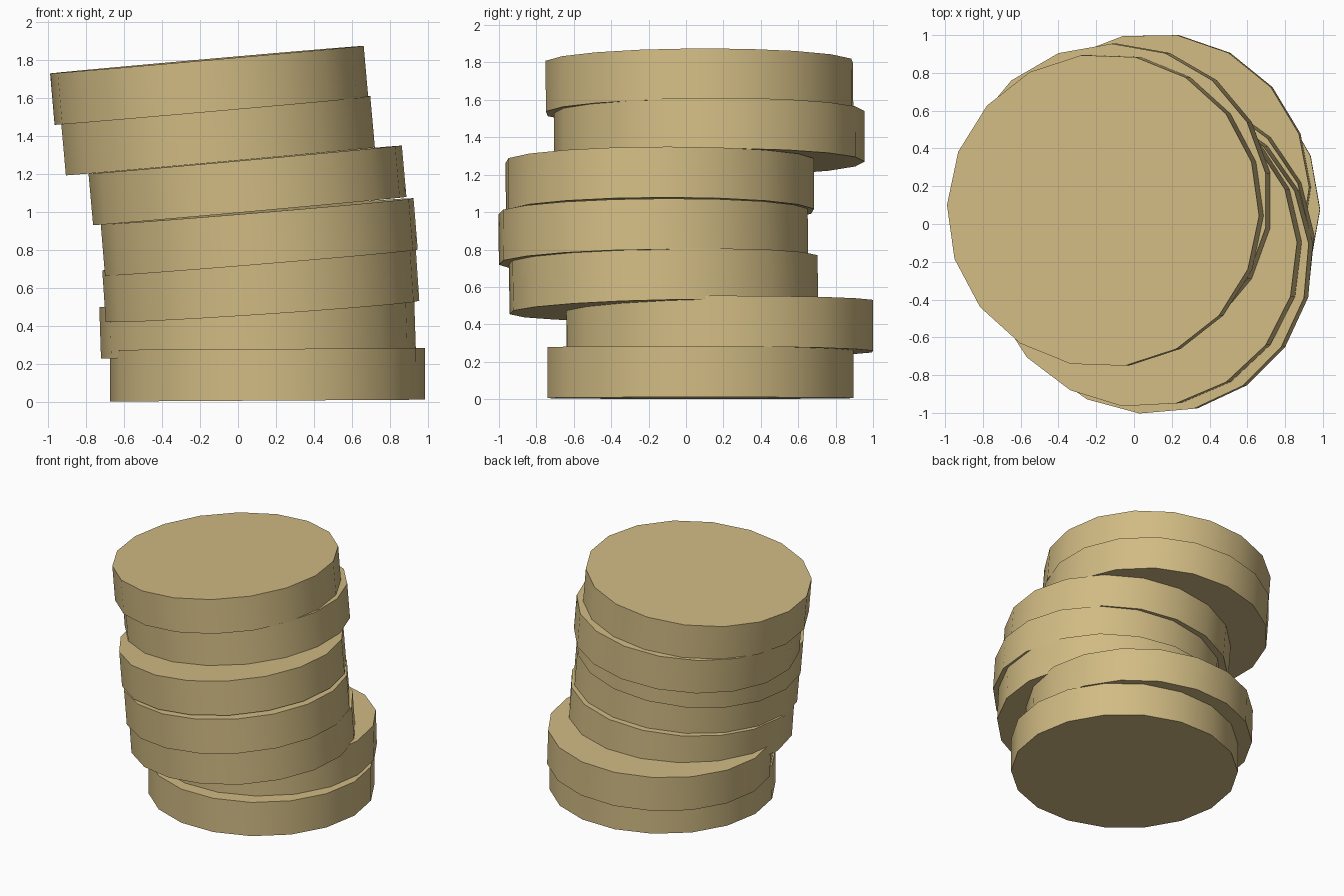
import bpy, math
from mathutils import Matrix, Vector

if "Cube" in bpy.data.objects:
    bpy.data.objects.remove(bpy.data.objects["Cube"])

SIDES, RADIUS, THICK = 18, 0.83, 0.272

gold = bpy.data.materials.new("pale gold")
gold.diffuse_color = (0.64, 0.50, 0.23, 1)
gold.use_nodes = True
gold.node_tree.nodes["Principled BSDF"].inputs["Base Color"].default_value = gold.diffuse_color

# Each disc: centre x, y, z, slope along x, slope along y, spin in degrees
discs = [
    (0.155, 0.077, 0.142, 0.006, 0.000, 0),
    (0.103, 0.180, 0.390, 0.033, 0.001, 1),
    (0.120, -0.120, 0.612, 0.067, 0.020, 4),
    (0.112, -0.175, 0.868, 0.083, 0.010, 5),
    (0.050, -0.140, 1.140, 0.090, 0.004, 3),
    (-0.105, 0.125, 1.402, 0.090, 0.004, 10),
    (-0.152, 0.072, 1.667, 0.088, 0.004, -2),
]


def make_disc(name, x, y, z, sx, sy, spin):
    # Low-sided coin, spun on its axis and leaned to follow the slopes
    bpy.ops.mesh.primitive_cylinder_add(vertices=SIDES, radius=RADIUS, depth=THICK)
    ob = bpy.context.object
    ob.name = name
    up = Vector((0, 0, 1))
    lean = up.rotation_difference(Vector((-sx, -sy, 1))).to_matrix().to_4x4()
    # cylinder corners start on the y axis, so turn 10 degrees to start on x
    turn = Matrix.Rotation(math.radians(spin + 10), 4, 'Z')
    ob.data.transform(Matrix.Translation((x, y, z)) @ lean @ turn)
    ob.data.materials.append(gold)
    bpy.ops.object.shade_smooth_by_angle(angle=math.radians(40))


for i, d in enumerate(discs):
    make_disc(f"coin_{i + 1}", *d)
